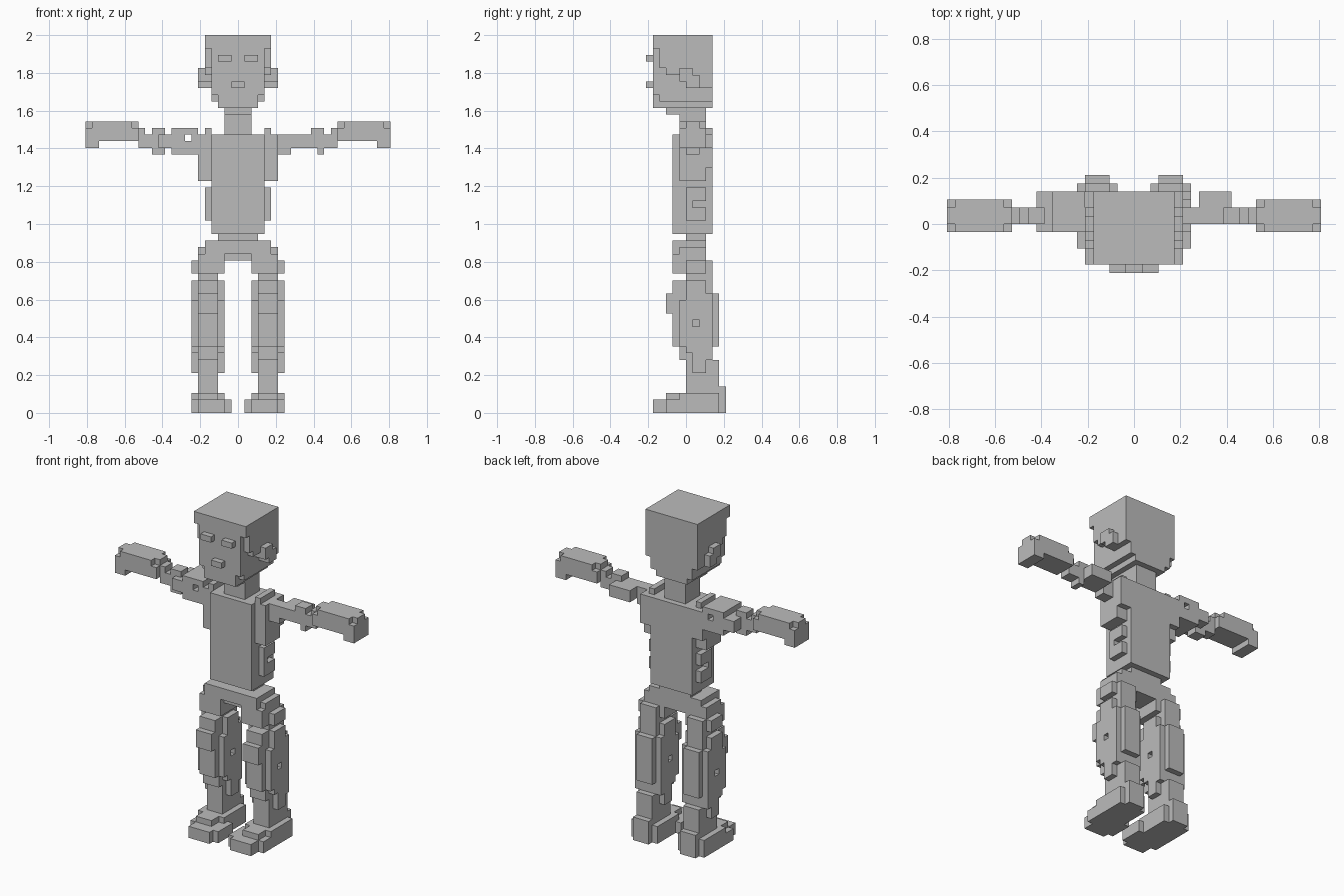
import bpy, bmesh
from mathutils import Vector

if "Cube" in bpy.data.objects:
    bpy.data.objects.remove(bpy.data.objects["Cube"])

U = 2 / 57  # edge of one block; the figure is 57 blocks tall
grey = bpy.data.materials.new("plain_grey")
grey.diffuse_color = (0.5, 0.5, 0.5, 1)
grey.use_nodes = True
grey.node_tree.nodes["Principled BSDF"].inputs["Base Color"].default_value = grey.diffuse_color


def cells(boxes, cut=()):
    """Blocks filled by boxes (x0, x1, y0, y1, z0, z1), less the cut boxes."""
    def fill(bs):
        return {(x, y, z) for a, b, c, d, e, f in bs
                for x in range(a, b) for y in range(c, d) for z in range(e, f)}
    return fill(boxes) - fill(cut)


def mirror(s):
    return {(-x - 1, y, z) for x, y, z in s}


parts = {}

# head: core, then the stepped side layer, ears, chin, eyes and mouth
side = cells([(4, 5, -5, 4, 55, 57), (4, 5, -4, 4, 52, 55), (4, 5, -3, 4, 51, 52),
              (4, 5, 0, 4, 50, 51), (4, 5, 2, 4, 49, 50),
              (4, 6, -1, 1, 50, 52), (4, 6, 0, 2, 49, 51),
              (3, 4, -4, 4, 47, 48)])
parts["head"] = cells([(-4, 4, -5, 4, 48, 57), (-3, 3, -5, 4, 46, 48)]) | side | mirror(side)
eye = cells([(1, 3, -6, -5, 53, 54)])
parts["eyes"] = eye | mirror(eye)
parts["mouth"] = cells([(-1, 1, -6, -5, 49, 50)])
parts["neck"] = cells([(-2, 2, -1, 3, 42, 46), (-2, 2, -3, 3, 45, 46)])

# torso with wider shoulders and broken side ribs
ribs = cells([(4, 6, -1, 3, 35, 37), (4, 6, -1, 4, 37, 42), (4, 5, -1, 3, 42, 43),
              (4, 5, 0, 3, 32, 34), (4, 5, 0, 1, 29, 32), (4, 5, 1, 3, 29, 31)])
parts["torso"] = cells([(-4, 4, -2, 4, 27, 42)]) | ribs | mirror(ribs)

# hands with clipped corners, finger tips and wrists
hand = cells([(15, 23, -1, 3, 41, 44), (21, 23, -1, 3, 40, 41),
              (14, 15, 0, 2, 41, 43), (13, 15, 0, 2, 40, 42)],
             [(22, 23, -1, 0, 43, 44), (22, 23, 2, 3, 43, 44),
              (15, 16, -1, 0, 43, 44), (15, 16, 2, 3, 43, 44)])
parts["right_hand"] = hand
parts["left_hand"] = mirror(hand)

# arms, which differ from side to side
parts["right_arm"] = cells([(11, 13, 0, 2, 40, 43), (12, 13, 0, 2, 39, 40),
                            (8, 12, 0, 4, 40, 42), (6, 8, 0, 2, 39, 42)])
parts["left_arm"] = cells([(-13, -11, 0, 2, 39, 43), (-12, -10, -1, 4, 40, 42),
                           (-10, -6, -1, 4, 39, 43)], [(-8, -7, -1, 4, 41, 42)])

# hips
half = cells([(0, 3, 0, 3, 26, 27), (0, 5, -2, 3, 24, 26), (0, 6, -1, 3, 23, 25)])
parts["hips"] = half | mirror(half)

# leg: hip joint, thigh core with front and back pads, calf, ankle
leg = cells([(2, 6, -2, 3, 21, 24), (6, 7, 0, 3, 21, 23), (3, 6, 0, 4, 19, 23),
             (3, 6, -2, 4, 18, 20), (2, 7, 0, 3, 17, 20),
             (2, 7, 0, 4, 6, 18), (3, 6, -3, 0, 15, 18), (3, 6, -2, 0, 10, 15),
             (2, 7, -1, 0, 10, 17), (3, 6, -1, 0, 8, 10), (3, 6, 4, 5, 10, 18),
             (3, 6, 3, 5, 4, 8), (3, 6, 0, 4, 3, 6)],
            [(2, 3, 0, 1, 6, 9), (6, 7, 0, 1, 6, 9),
             (2, 3, 3, 4, 6, 8), (6, 7, 3, 4, 6, 8),
             (2, 3, 1, 2, 13, 14), (6, 7, 1, 2, 13, 14)])
foot = cells([(2, 6, -5, -3, 0, 2), (1, 6, -4, 0, 0, 2), (2, 7, -3, 5, 0, 2),
              (2, 7, -1, 5, 2, 3), (3, 6, -3, 0, 2, 3), (3, 6, 3, 6, 0, 4)])
parts["right_leg"], parts["left_leg"] = leg, mirror(leg)
parts["right_foot"], parts["left_foot"] = foot, mirror(foot)

# outer skin of every part, leaving out faces buried against other blocks
SIDES = [((1, 0, 0), [(1, 0, 0), (1, 1, 0), (1, 1, 1), (1, 0, 1)]),
         ((-1, 0, 0), [(0, 0, 0), (0, 0, 1), (0, 1, 1), (0, 1, 0)]),
         ((0, 1, 0), [(0, 1, 0), (0, 1, 1), (1, 1, 1), (1, 1, 0)]),
         ((0, -1, 0), [(0, 0, 0), (1, 0, 0), (1, 0, 1), (0, 0, 1)]),
         ((0, 0, 1), [(0, 0, 1), (1, 0, 1), (1, 1, 1), (0, 1, 1)]),
         ((0, 0, -1), [(0, 0, 0), (0, 1, 0), (1, 1, 0), (1, 0, 0)])]
solid = set().union(*parts.values())
used = set()
for name, blocks in parts.items():
    bm = bmesh.new()
    for c in sorted(blocks - used):
        for n, corners in SIDES:
            if tuple(a + b for a, b in zip(c, n)) not in solid:
                bm.faces.new([bm.verts.new((Vector(c) + Vector(k)) * U) for k in corners])
    used |= blocks
    bmesh.ops.remove_doubles(bm, verts=bm.verts, dist=U / 100)
    mesh = bpy.data.meshes.new(name)
    bm.to_mesh(mesh)
    bm.free()
    mesh.materials.append(grey)
    bpy.context.collection.objects.link(bpy.data.objects.new(name, mesh))
